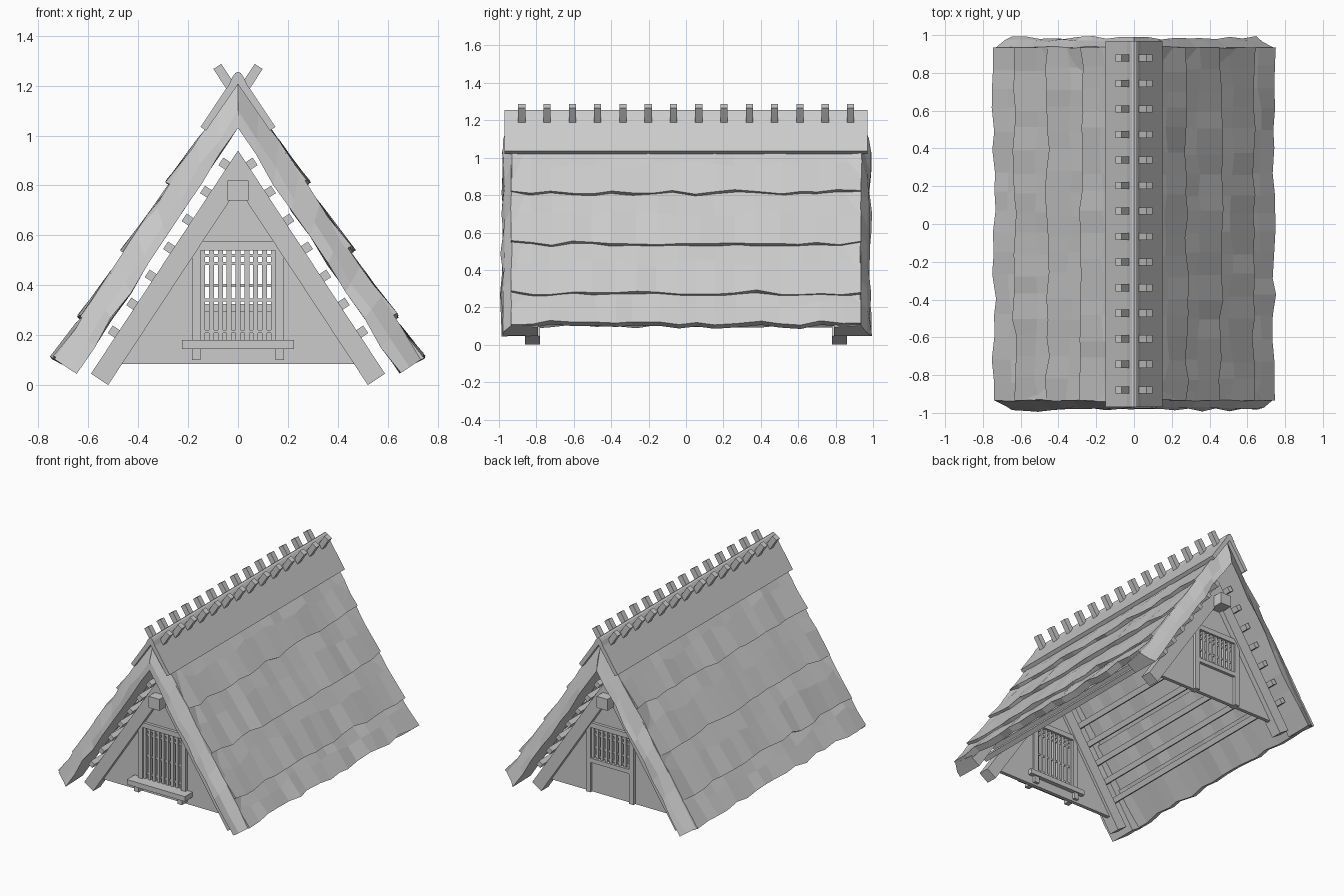
import bpy, bmesh, random
from math import hypot

if "Cube" in bpy.data.objects:
    bpy.data.objects.remove(bpy.data.objects["Cube"])

random.seed(4)
SLOPE = 1.518                       # roof pitch (rise over run)
L = hypot(1, SLOPE)


def roof_pt(u, c):
    """x, z of a point u along the slope on the line SLOPE*x + z = c."""
    h = c / L
    return (SLOPE * h / L + u / L, h / L - u * SLOPE / L)


def mitre(c):
    """u where the slope line c meets x = 0."""
    return -SLOPE * c / L


def jit(a):
    return random.uniform(-a, a)


def finish(name, bm):
    bmesh.ops.recalc_face_normals(bm, faces=bm.faces[:])
    me = bpy.data.meshes.new(name)
    bm.to_mesh(me)
    bm.free()
    ob = bpy.data.objects.new(name, me)
    bpy.context.collection.objects.link(ob)
    return ob


def add_loft(bm, rings):
    rows = [[bm.verts.new(p) for p in r] for r in rings]
    n = len(rows[0])
    for a, b in zip(rows, rows[1:]):
        for i in range(n):
            k = (i + 1) % n
            bm.faces.new((a[i], a[k], b[k], b[i]))
    bm.faces.new(rows[0])
    bm.faces.new(rows[-1][::-1])


def add_prism(bm, poly, y0, y1):
    add_loft(bm, [[(x, y, z) for x, z in poly] for y in (y0, y1)])


def add_box(bm, x0, x1, y0, y1, z0, z1):
    add_prism(bm, [(x0, z0), (x1, z0), (x1, z1), (x0, z1)], y0, y1)


# Thatch courses: tapered, ragged overlapping slabs
LOWER = [-0.528, -0.203, 0.117, 0.312]
UPPER = [-0.90, -0.60, -0.28, 0.04]
for side, tag in ((1, "right"), (-1, "left")):
    for k, (u0, u1) in enumerate(zip(UPPER, LOWER)):
        bm = bmesh.new()
        rings = []
        n = 17
        for j in range(n + 1):
            y = -0.935 + 1.87 * j / n
            if 0 < j < n:
                y += jit(0.02)
            lo, up, hi = u1 + jit(0.013), jit(0.008), jit(0.016)
            um = (u0 + u1) / 2 + jit(0.03)
            prof = [(u0, 1.19 + up), (um, 1.222 + jit(0.014)), (lo, 1.243 + hi),
                    (lo - 0.005, 1.16 + hi), (u0, 1.11)]
            rings.append([(side * x, y, z) for x, z in (roof_pt(u, c) for u, c in prof)])
        add_loft(bm, rings)
        finish(f"thatch_course_{tag}_{k + 1}", bm)

# Thick flared thatch verge at both gable ends
for end, etag in ((-1, "front"), (1, "back")):
    for side, tag in ((1, "right"), (-1, "left")):
        bm = bmesh.new()
        rings = []
        n = 9
        for i in range(n + 1):
            t = i / n
            a = 0 if i == 0 else 1
            ring = []
            for c, y in ((1.222 + a * jit(0.012), 0.935 + jit(0.006)),
                         (1.10 + a * jit(0.02), 0.972 + jit(0.008)),
                         (1.03 + a * jit(0.015), 0.985 + jit(0.01)),
                         (1.035, 0.79), (1.19, 0.79)):
                u = mitre(c) + t * (0.318 - mitre(c))
                x, z = roof_pt(u, c)
                ring.append((side * x, end * y, z))
            rings.append(ring)
        add_loft(bm, rings)
        finish(f"verge_{etag}_{tag}", bm)

# Ridge cap with rounded crest
half = [(0.15, 1.035), (0.036, 1.205), (0.022, 1.235), (0.01, 1.251)]
inner = [(0.128, 1.02), (0.0, 1.205)]
poly = half + [(0, 1.255)] + [(-x, z) for x, z in half[::-1]]
poly += [(-0.128, 1.02), (0, 1.205), (0.128, 1.02)]
bm = bmesh.new()
add_prism(bm, poly, -0.97, 0.97)
finish("ridge_cap", bm)

# Crossed sticks along the ridge
bm = bmesh.new()
dx, dz = 1 / L, -SLOPE / L
for i in range(14):
    y = -0.878 + i * 0.1352
    for s in (1, -1):
        pts = []
        for d, w in ((0, -0.019), (0, 0.019), (0.2, 0.019), (0.2, -0.019)):
            pts.append((s * (-0.083 + dx * d - dz * w), 1.277 + dz * d + dx * w))
        add_prism(bm, pts, y - 0.019, y + 0.019)
finish("ridge_sticks", bm)

# Rafters standing on the ground, and the purlins they carry
rafters, purlins = bmesh.new(), bmesh.new()
for side in (1, -1):
    prof = [(mitre(0.79), 0.79), (mitre(0.94), 0.94), (0.286, 0.94), (0.286, 0.79)]
    sect = [(side * x, z) for x, z in (roof_pt(u, c) for u, c in prof)]
    for end in (1, -1):
        add_prism(rafters, sect, end * 0.78, end * 0.86)
    for i in range(7):
        u = -0.711 + i * 0.1343
        sq = [(u - 0.018, 0.938), (u + 0.018, 0.938), (u + 0.018, 1.0), (u - 0.018, 1.0)]
        add_prism(purlins, [(side * x, z) for x, z in (roof_pt(*p) for p in sq)], -0.91, 0.91)
finish("rafters", rafters)
finish("purlins", purlins)

# Ridge beam projecting through both gables
bm = bmesh.new()
add_box(bm, -0.042, 0.042, -0.93, 0.93, 0.74, 0.82)
finish("ridge_beam", bm)

# Gable walls with lattice openings
for end, tag, sill_z in ((-1, "front", 0.17), (1, "back", 0.31)):
    bm = bmesh.new()
    y0, y1 = end * 0.80, end * 0.825
    add_prism(bm, [(-0.18, 0.57), (0.18, 0.57), (0, 0.85)], y0, y1)
    for s in (1, -1):
        add_prism(bm, [(s * 0.17, 0.085), (s * 0.504, 0.085), (s * 0.191, 0.56), (s * 0.17, 0.56)], y0, y1)
    add_box(bm, -0.17, 0.17, y0, y1, 0.085, sill_z)
    finish(f"gable_wall_{tag}", bm)

    # Tie beam and posts
    bm = bmesh.new()
    a, b = end * 0.79, end * 0.845
    add_box(bm, -0.17, 0.17, a, b, 0.54, 0.575)
    for s in (1, -1):
        add_box(bm, s * 0.15, s * 0.185, a, b, 0.1 if end < 0 else 0.085, 0.545)
    if end > 0:
        add_box(bm, -0.15, 0.15, a, b, 0.295, 0.325)
    finish(f"gable_frame_{tag}", bm)

    # Lattice bars
    bm = bmesh.new()
    for i in range(9):
        x = -0.142 + i * 0.0355
        add_box(bm, x - 0.01, x + 0.01, end * 0.805, end * 0.832, sill_z - 0.01, 0.55)
    rails = (0.52, 0.488, 0.34, 0.215) if end < 0 else (0.52, 0.488, 0.40, 0.34)
    for z in rails:
        add_box(bm, -0.155, 0.155, end * 0.81, end * 0.826, z - 0.006, z + 0.006)
    finish(f"lattice_{tag}", bm)

# Front sill shelf with bracket feet
bm = bmesh.new()
add_box(bm, -0.225, 0.225, -0.91, -0.77, 0.145, 0.18)
for s in (1, -1):
    add_box(bm, s * 0.15, s * 0.185, -0.885, -0.78, 0.1, 0.145)
finish("window_shelf", bm)
